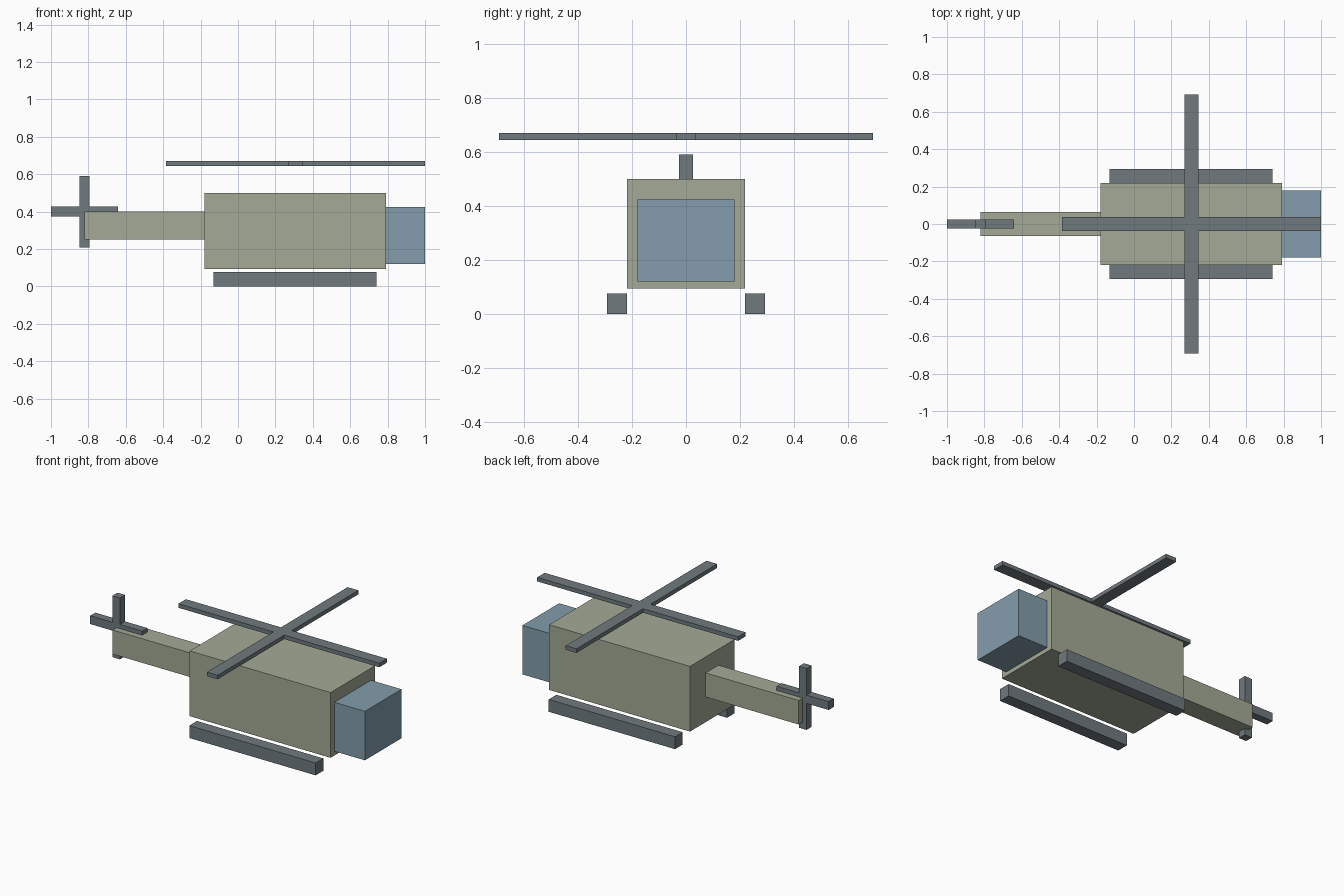
import bpy
import bmesh
from mathutils import Vector

cube = bpy.data.objects.get("Cube")
if cube:
    bpy.data.objects.remove(cube, do_unlink=True)


def material(name, colour):
    mat = bpy.data.materials.new(name)
    mat.use_nodes = True
    mat.diffuse_color = (*colour, 1)
    bsdf = next(n for n in mat.node_tree.nodes if n.type == "BSDF_PRINCIPLED")
    bsdf.inputs["Base Color"].default_value = (*colour, 1)
    return mat


olive = material("pale olive", (0.366, 0.402, 0.305))
grey = material("slate grey", (0.162, 0.195, 0.212))
blue = material("window blue", (0.227, 0.337, 0.413))


def finish(name, bm, mat):
    bmesh.ops.recalc_face_normals(bm, faces=bm.faces)
    mesh = bpy.data.meshes.new(name)
    bm.to_mesh(mesh)
    bm.free()
    mesh.materials.append(mat)
    obj = bpy.data.objects.new(name, mesh)
    bpy.context.collection.objects.link(obj)
    return obj


def box(name, low, high, mat):
    low, high = Vector(low), Vector(high)
    bm = bmesh.new()
    bmesh.ops.create_cube(bm, size=1)
    bmesh.ops.scale(bm, vec=high - low, verts=bm.verts)
    bmesh.ops.translate(bm, vec=(low + high) / 2, verts=bm.verts)
    return finish(name, bm, mat)


def cross(name, centre, reach_u, reach_v, half, thick, u, v, mat):
    """Four-bladed rotor: a plus-shaped outline in the u-v plane, extruded."""
    u, v = Vector(u), Vector(v)
    normal = u.cross(v)
    # One quarter of the outline, repeated by mirroring through the centre
    side = [(reach_u, -half), (reach_u, half), (half, half),
            (half, reach_v), (-half, reach_v), (-half, half)]
    outline = side + [(-a, -b) for a, b in side]
    base = Vector(centre) - normal * thick / 2
    bm = bmesh.new()
    face = bm.faces.new([bm.verts.new(base + u * a + v * b) for a, b in outline])
    top = bmesh.ops.extrude_face_region(bm, geom=[face])["geom"]
    verts = [g for g in top if isinstance(g, bmesh.types.BMVert)]
    bmesh.ops.translate(bm, vec=normal * thick, verts=verts)
    return finish(name, bm, mat)


# Fuselage, cockpit and tail boom
box("body", (-0.18, -0.218, 0.094), (0.79, 0.218, 0.5), olive)
box("cockpit", (0.79, -0.18, 0.12), (1.0, 0.18, 0.425), blue)
box("tail_boom", (-0.82, -0.063, 0.25), (-0.18, 0.063, 0.4), olive)

# Landing skids
for side, sign in (("left", 1), ("right", -1)):
    y0, y1 = sorted((sign * 0.218, sign * 0.293))
    box(side + "_skid", (-0.13, y0, 0), (0.74, y1, 0.077), grey)

# Rotors
cross("main_rotor", (0.307, 0, 0.657), 0.692, 0.692, 0.037, 0.025,
      (1, 0, 0), (0, 1, 0), grey)
cross("tail_rotor", (-0.821, 0, 0.4), 0.179, 0.191, 0.026, 0.05,
      (1, 0, 0), (0, 0, 1), grey)
